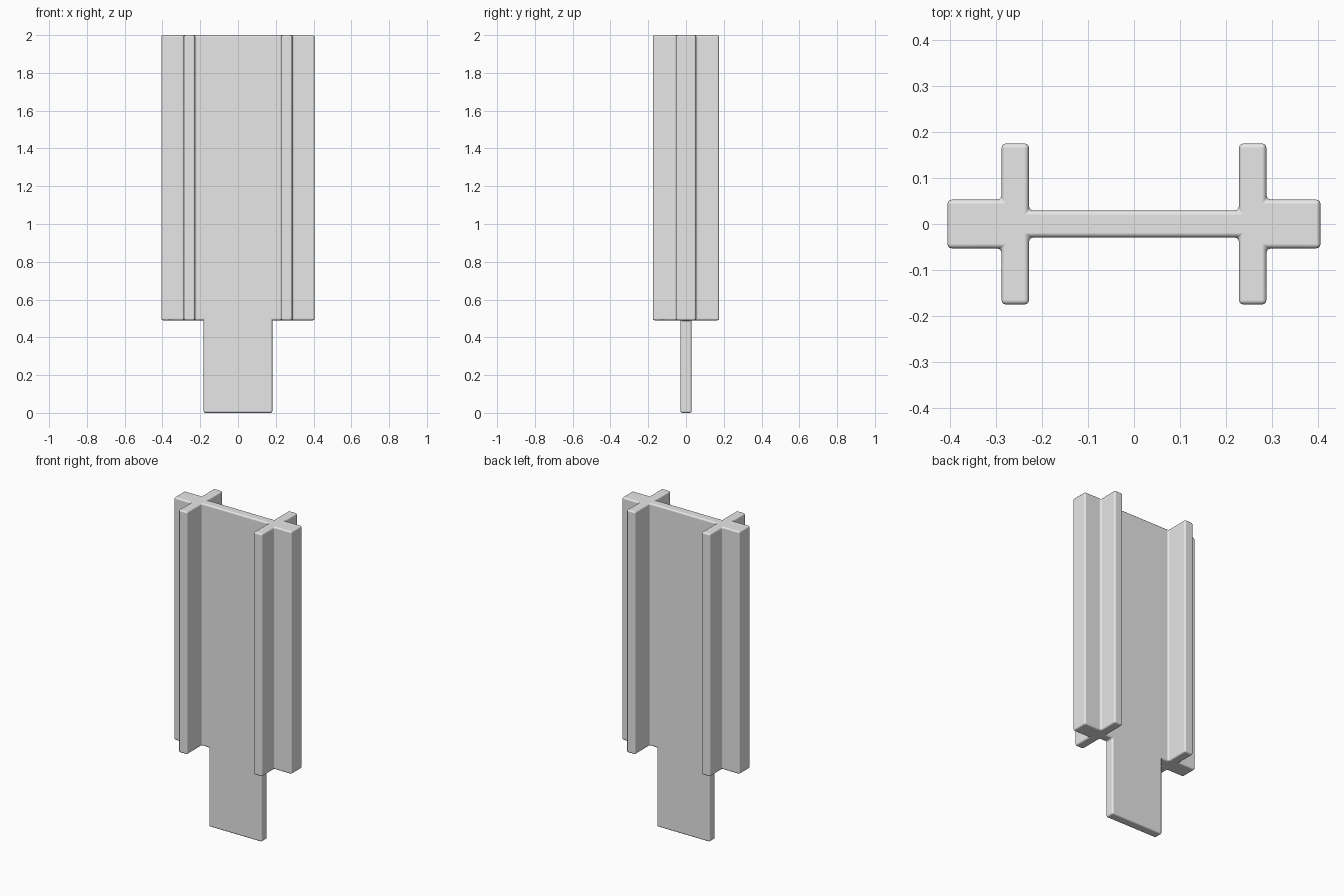
import bpy, bmesh

cube = bpy.data.objects.get("Cube")
if cube:
    bpy.data.objects.remove(cube, do_unlink=True)

RAIL_BOTTOM, TOP = 0.49, 2.0

grey = bpy.data.materials.new("plain grey")
grey.use_nodes = True
colour = (0.8, 0.8, 0.8, 1)
grey.diffuse_color = colour
grey.node_tree.nodes["Principled BSDF"].inputs["Base Color"].default_value = colour

bm = bmesh.new()

# Half outline of one cross-shaped rail with its piece of the panel
half = [(0.182, 0.029), (0.228, 0.029), (0.228, 0.175),
        (0.2875, 0.175), (0.2875, 0.053), (0.405, 0.053)]
outline = half + [(x, -y) for x, y in reversed(half)]

rails = []
for side in (-1, 1):
    verts = [bm.verts.new((side * x, y, RAIL_BOTTOM)) for x, y in outline]
    rails.append((verts, bm.faces.new(verts)))

# Thin middle of the panel, between the two rails
(left, left_face), (right, right_face) = rails
middle = bm.faces.new((left[0], right[0], right[-1], left[-1]))


def extrude(faces, distance, keep):
    result = bmesh.ops.extrude_face_region(bm, geom=faces, use_keep_orig=keep)
    moved = [g for g in result["geom"] if isinstance(g, bmesh.types.BMVert)]
    bmesh.ops.translate(bm, verts=moved, vec=(0, 0, distance))


# Raise the whole section to full height, then draw the tongue downwards
extrude([left_face, middle, right_face], TOP - RAIL_BOTTOM, True)
extrude([middle], -RAIL_BOTTOM, False)
if middle.is_valid:
    bmesh.ops.delete(bm, geom=[middle], context='FACES_ONLY')

# Merge flat areas and tidy the surface direction
bmesh.ops.recalc_face_normals(bm, faces=bm.faces[:])
bmesh.ops.dissolve_limit(bm, angle_limit=0.02, verts=bm.verts[:], edges=bm.edges[:])
for face in bm.faces:
    face.smooth = True

mesh = bpy.data.meshes.new("railed_panel")
bm.to_mesh(mesh)
bm.free()
mesh.materials.append(grey)
panel = bpy.data.objects.new("railed_panel", mesh)
bpy.context.collection.objects.link(panel)

# Small rounded edges
bevel = panel.modifiers.new("rounded_edges", 'BEVEL')
bevel.width = 0.01
bevel.segments = 3
bevel.limit_method = 'ANGLE'
bevel.harden_normals = True
